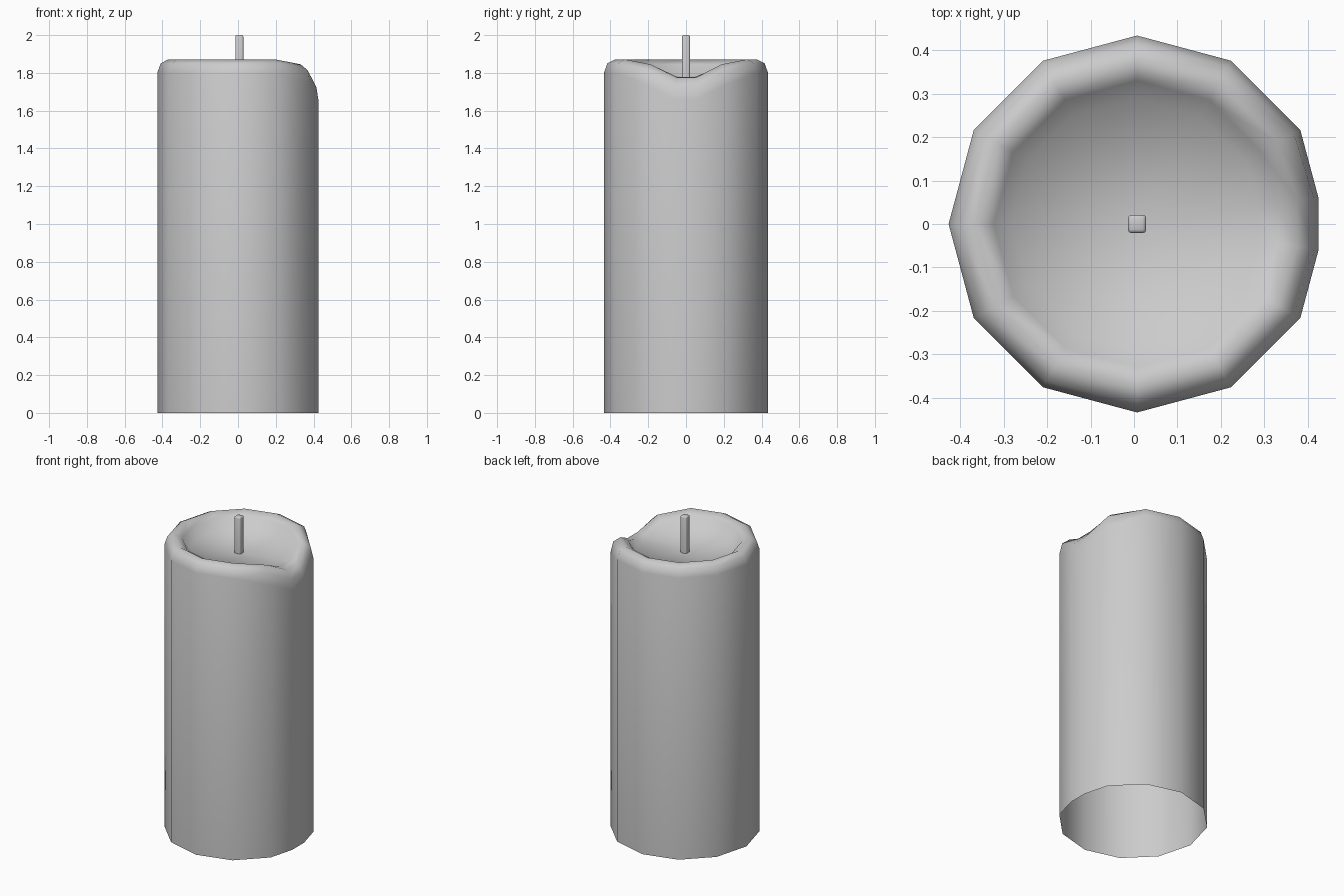
import bpy, bmesh
from math import cos, sin, radians

if "Cube" in bpy.data.objects:
    bpy.data.objects.remove(bpy.data.objects["Cube"])

CX = 0.007   # the wax axis sits slightly right of centre because the spout is clipped


def finish(name, bm, angle):
    bmesh.ops.recalc_face_normals(bm, faces=bm.faces)
    me = bpy.data.meshes.new(name)
    bm.to_mesh(me)
    bm.free()
    ob = bpy.data.objects.new(name, me)
    bpy.context.collection.objects.link(ob)
    bpy.context.view_layer.objects.active = ob
    ob.select_set(True)
    bpy.ops.object.shade_smooth_by_angle(angle=radians(angle))
    ob.select_set(False)
    return ob


# Wax body: radius, height, height beside the spout, spout x, spout height
rings = [
    (0.434, 0.00, 0.00, 0.425, 0.00),
    (0.434, 1.80, 1.74, 0.425, 1.66),
    (0.417, 1.85, 1.815, 0.415, 1.725),
    (0.375, 1.872, 1.845, 0.377, 1.775),
    (0.330, 1.845, 1.825, 0.330, 1.778),
    (0.290, 1.785, 1.78, 0.285, 1.772),
]
bm = bmesh.new()
loops = []
for r, z, z_side, sx, sz in rings:
    loop = [bm.verts.new((sx, 0.06 * r / 0.434, sz))]
    for i in range(1, 12):
        a = radians(30 * i)
        h = z_side if i in (1, 11) else z
        loop.append(bm.verts.new((CX + r * cos(a), r * sin(a), h)))
    loop.append(bm.verts.new((sx, -0.06 * r / 0.434, sz)))
    loops.append(loop)
n = len(loops[0])
for lo, hi in zip(loops, loops[1:]):
    for i in range(n):
        j = (i + 1) % n
        bm.faces.new((lo[i], lo[j], hi[j], hi[i]))
# Melted pool floor
mid = bm.verts.new((CX, 0, 1.765))
for i in range(n):
    bm.faces.new((loops[-1][i], loops[-1][(i + 1) % n], mid))
finish("wax_body", bm, 80)

# Wick: rounded square post
bm = bmesh.new()
bmesh.ops.create_cube(bm, size=1)
for v in bm.verts:
    v.co.x = CX + v.co.x * 0.042
    v.co.y *= 0.042
    v.co.z = 1.88 + v.co.z * 0.24
bmesh.ops.bevel(bm, geom=[e for e in bm.edges if not all(v.co.z < 1.8 for v in e.verts)],
                offset=0.008, segments=2, profile=0.5, affect='EDGES')
finish("wick", bm, 60)
